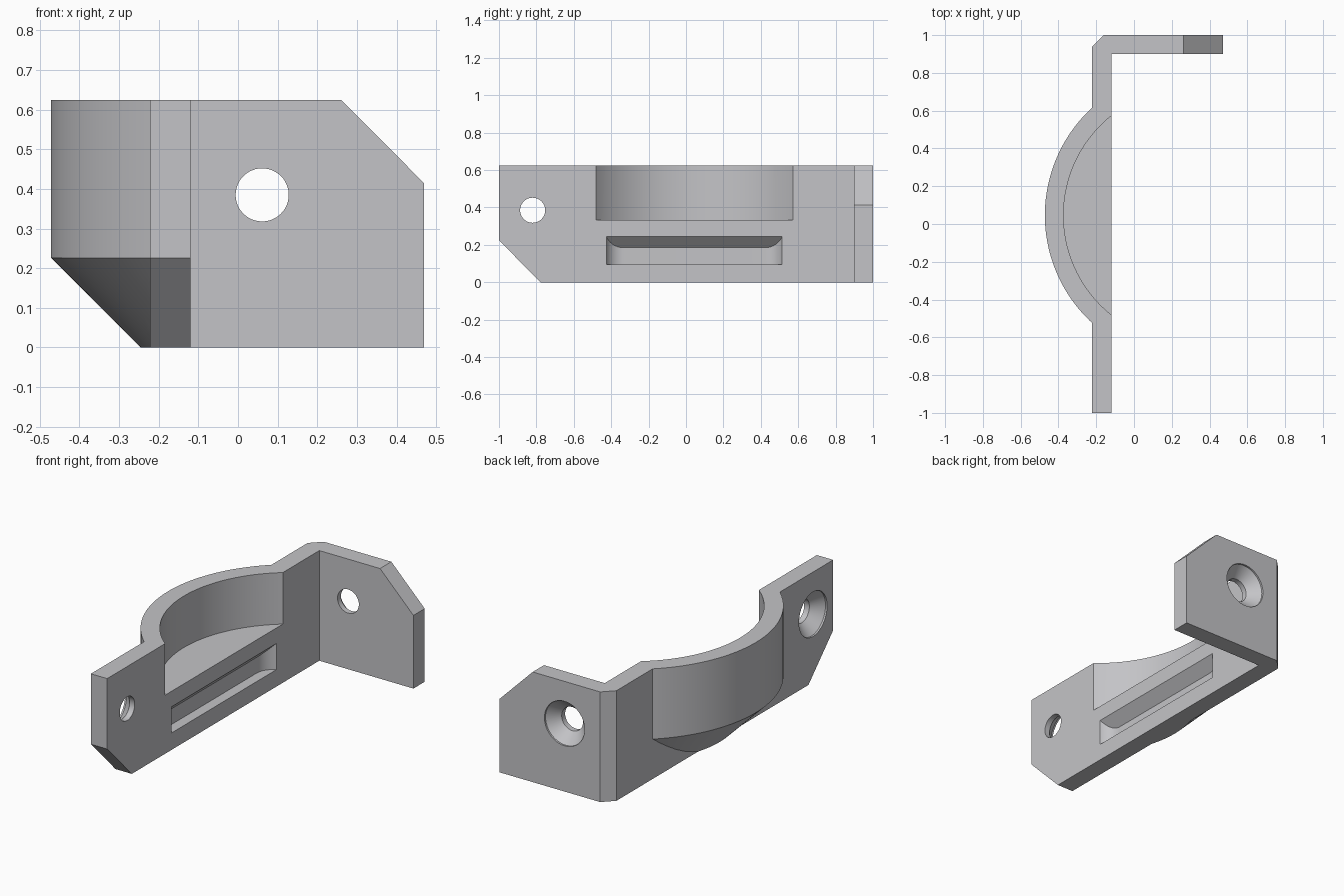
import bpy, bmesh, math
from mathutils import Vector

if "Cube" in bpy.data.objects:
    bpy.data.objects.remove(bpy.data.objects["Cube"])

TOP = 0.624                 # bracket height
OUT, INN = -0.222, -0.12    # outer and inner face of the long plate
CX, CY = 0.302, 0.046       # axis of the curved bulge


def loft(name, rings, cut=None):
    """Closed solid skinned through equal-length rings of points."""
    bm = bmesh.new()
    rows = [[bm.verts.new(p) for p in ring] for ring in rings]
    n = len(rows[0])
    for a, b in zip(rows, rows[1:]):
        for i in range(n):
            j = (i + 1) % n
            bm.faces.new((a[i], a[j], b[j], b[i]))
    bm.faces.new(rows[0])
    bm.faces.new(rows[-1])
    if cut:
        geom = bm.verts[:] + bm.edges[:] + bm.faces[:]
        bmesh.ops.bisect_plane(bm, geom=geom, plane_co=cut[0],
                               plane_no=cut[1], clear_outer=True)
        bmesh.ops.holes_fill(bm, edges=[e for e in bm.edges if e.is_boundary])
    bmesh.ops.recalc_face_normals(bm, faces=bm.faces[:])
    mesh = bpy.data.meshes.new(name)
    bm.to_mesh(mesh)
    bm.free()
    ob = bpy.data.objects.new(name, mesh)
    bpy.context.collection.objects.link(ob)
    return ob


def prism(name, pts, axis, lo, hi, cut=None):
    """Extrude a 2D outline along x (0), y (1) or z (2)."""
    def at(p, h):
        v = list(p)
        v.insert(axis, h)
        return Vector(v)
    return loft(name, [[at(p, h) for p in pts] for h in (lo, hi)], cut)


def circle(r, n):
    return [(r * math.cos(2 * math.pi * i / n), r * math.sin(2 * math.pi * i / n))
            for i in range(n)]


def screw_hole(name, center, inward, side):
    """Countersunk hole cutter starting on an outer face."""
    rings = []
    for depth, r in ((-0.05, 0.126), (0.01, 0.126), (0.07, 0.067), (0.2, 0.067)):
        rings.append([center + inward * depth + side * a + Vector((0, 0, b))
                      for a, b in circle(r, 48)])
    return loft(name, rings)


def combine(body, tool, operation):
    mod = body.modifiers.new(tool.name, 'BOOLEAN')
    mod.operation = operation
    mod.solver = 'EXACT'
    mod.object = tool
    bpy.ops.object.select_all(action='DESELECT')
    bpy.context.view_layer.objects.active = body
    body.select_set(True)
    bpy.ops.object.modifier_apply(modifier=mod.name)
    bpy.data.objects.remove(tool, do_unlink=True)


# L-shaped plate and flange with a bevelled outer corner
bracket = prism("bracket", [(OUT, -1), (INN, -1), (INN, 0.899), (0.47, 0.899),
                            (0.47, 1), (-0.162, 1), (OUT, 0.94)], 2, 0, TOP)

# Curved bulge: conical underside, cylindrical wall
rings = []
for z in (0, 0.045, 0.09, 0.135, 0.18, 0.226, TOP):
    r = 0.774 - max(0, 0.226 - z)
    half = math.acos((CX + 0.17) / r)
    rings.append([Vector((CX - r * math.cos(t), CY + r * math.sin(t), z))
                  for t in (half * (i / 24 - 1) for i in range(49))])
combine(bracket, loft("bulge", rings), 'UNION')

# Round pocket open at the top
pocket = [(CX + x, CY + y) for x, y in circle(0.675, 160)]
combine(bracket, prism("pocket_cutter", pocket, 2, 0.332, 0.9), 'DIFFERENCE')

# Cut corners of the plate and the flange
combine(bracket, prism("plate_corner_cutter",
        [(-1.098, 0.325), (-0.681, -0.1), (-1.098, -0.1)], 0, -0.4, 0.1), 'DIFFERENCE')
combine(bracket, prism("flange_corner_cutter",
        [(0.161, 0.724), (0.57, 0.314), (0.57, 0.724)], 1, 0.8, 1.1), 'DIFFERENCE')

# Shallow slot with rounded ends and a sloping ceiling
R, D, HALF = 0.1, 0.059, 0.47
start = math.acos((R - D) / R)
end = [(INN - D + R - R * math.cos(t), HALF - R * math.sin(start) + R * math.sin(t))
       for t in (start * i / 12 for i in range(13))]
plan = [(x, CY - 0.002 + y) for x, y in
        [(x, -y) for x, y in reversed(end)] + end + [(-0.05, HALF), (-0.05, -HALF)]]
slot = prism("slot_cutter", plan, 2, 0.096, 0.4,
             cut=(Vector((INN, 0, 0.244)), Vector((-1, 0, 1)).normalized()))
combine(bracket, slot, 'DIFFERENCE')

# Countersunk screw holes
X, Y = Vector((1, 0, 0)), Vector((0, 1, 0))
combine(bracket, screw_hole("plate_hole_cutter", Vector((OUT, -0.82, 0.385)), X, Y), 'DIFFERENCE')
combine(bracket, screw_hole("flange_hole_cutter", Vector((0.061, 1, 0.385)), -Y, X), 'DIFFERENCE')

# Plain grey finish
grey = bpy.data.materials.new("light_grey")
grey.diffuse_color = (0.55, 0.55, 0.57, 1)
grey.use_nodes = True
grey.node_tree.nodes["Principled BSDF"].inputs["Base Color"].default_value = grey.diffuse_color
bracket.data.materials.clear()
bracket.data.materials.append(grey)
for poly in bracket.data.polygons:
    poly.material_index = 0
bpy.ops.object.select_all(action='DESELECT')
bpy.context.view_layer.objects.active = bracket
bracket.select_set(True)
bpy.ops.object.shade_smooth_by_angle(angle=math.radians(25))
